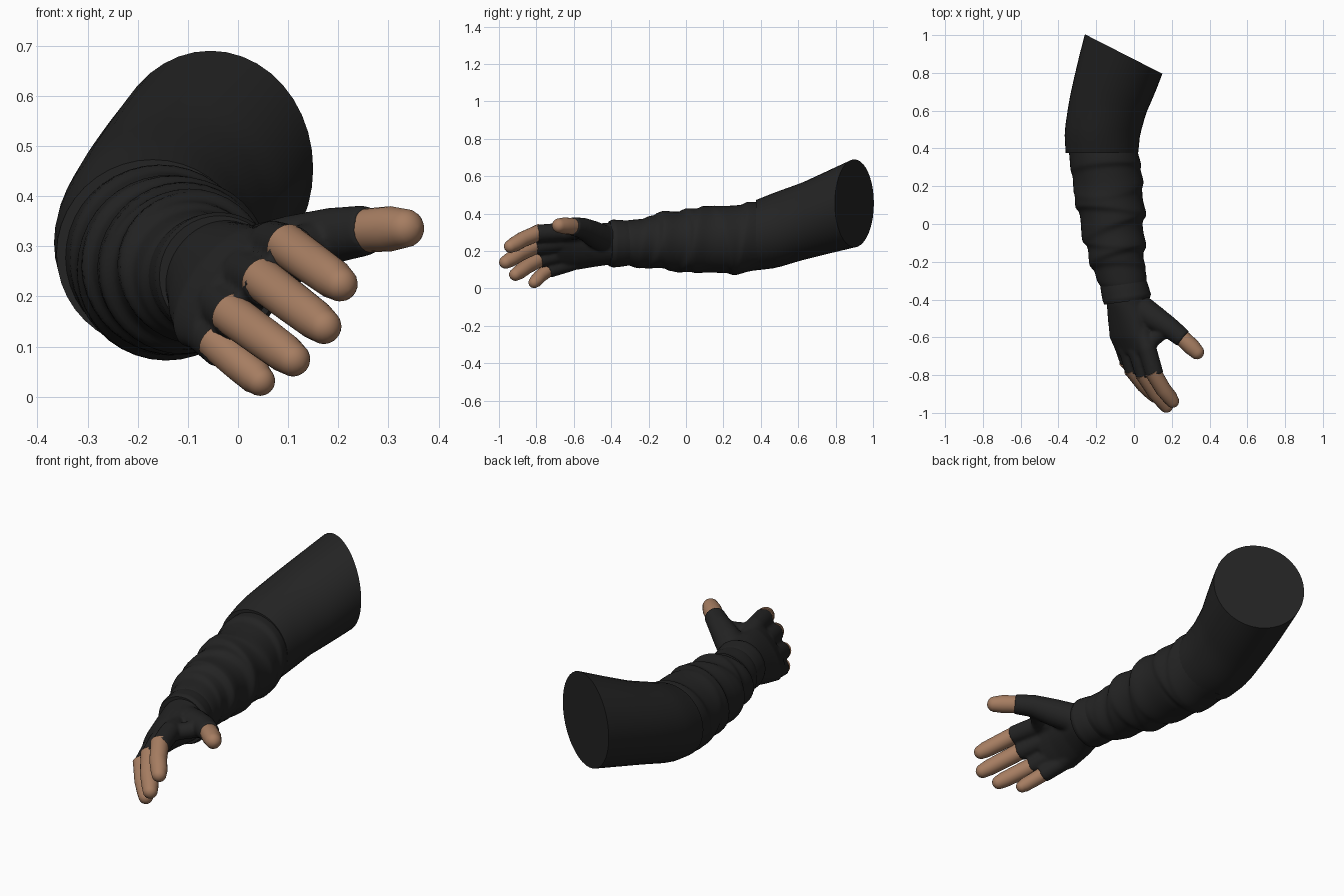
import bpy, bmesh, math
from mathutils import Vector

cube = bpy.data.objects.get("Cube")
if cube:
    bpy.data.objects.remove(cube, do_unlink=True)


def material(name, color):
    mat = bpy.data.materials.new(name)
    mat.use_nodes = True
    mat.diffuse_color = (*color, 1)
    node = next(n for n in mat.node_tree.nodes if n.type == "BSDF_PRINCIPLED")
    node.inputs["Base Color"].default_value = (*color, 1)
    node.inputs["Roughness"].default_value = 0.8
    return mat


FABRIC = material("black fabric", (0.017, 0.017, 0.017))
SKIN = material("tan skin", (0.38, 0.205, 0.12))


def loft(bm, rings):
    """Skin a closed tube through rings of points, capped at both ends."""
    loops = [[bm.verts.new(p) for p in ring] for ring in rings]
    n = len(loops[0])
    for a, b in zip(loops, loops[1:]):
        for i in range(n):
            j = (i + 1) % n
            bm.faces.new((a[i], a[j], b[j], b[i]))
    bm.faces.new(loops[0][::-1])
    bm.faces.new(loops[-1])


def ellipse(center, u, v, sides=32):
    angles = [math.tau * i / sides for i in range(sides)]
    return [Vector(center) + u * math.cos(t) + v * math.sin(t) for t in angles]


def tube(bm, points, radii, round_tip=False, sides=20):
    """Round limb along a path, optionally ending in a dome at the last point."""
    pts, radii = [Vector(p) for p in points], list(radii)
    if round_tip:
        d, r = (pts[-1] - pts[-2]).normalized(), radii[-1]
        base = pts.pop() - d * r
        radii.pop()
        for k in range(6):
            a = math.radians(17 * k)
            pts.append(base + d * r * math.sin(a))
            radii.append(r * math.cos(a))
    rings = []
    for i, (p, r) in enumerate(zip(pts, radii)):
        d = pts[min(i + 1, len(pts) - 1)] - pts[max(i - 1, 0)]
        m = d.to_track_quat('Z', 'Y').to_matrix()
        rings.append(ellipse(p, m.col[0] * r, m.col[1] * r, sides))
    loft(bm, rings)


def finish(name, bm, mat, angle=40, fuse=False):
    bmesh.ops.recalc_face_normals(bm, faces=bm.faces)
    mesh = bpy.data.meshes.new(name)
    bm.to_mesh(mesh)
    bm.free()
    mesh.materials.append(mat)
    obj = bpy.data.objects.new(name, mesh)
    bpy.context.collection.objects.link(obj)
    bpy.ops.object.select_all(action='DESELECT')
    obj.select_set(True)
    bpy.context.view_layer.objects.active = obj
    if fuse:
        remesh = obj.modifiers.new("fuse", 'REMESH')
        remesh.mode, remesh.voxel_size = 'VOXEL', 0.008
        soften = obj.modifiers.new("soften", 'SMOOTH')
        soften.factor, soften.iterations = 0.5, 5
        for mod in ("fuse", "soften"):
            bpy.ops.object.modifier_apply(modifier=mod)
    bpy.ops.object.shade_smooth_by_angle(angle=math.radians(angle))
    return obj


def sample(keys, y):
    """Linear blend of section keys (y, x, z, half width, half height, yaw)."""
    for a, b in zip(keys, keys[1:]):
        if y <= b[0]:
            f = (y - a[0]) / (b[0] - a[0])
            return [p + (q - p) * f for p, q in zip(a, b)]
    return list(keys[-1])


def sleeve(name, keys, steps, folds=()):
    bm = bmesh.new()
    rings = []
    for s in range(steps + 1):
        y = keys[0][0] + (keys[-1][0] - keys[0][0]) * s / steps
        y, x, z, hx, hz, yaw = sample(keys, y)
        yaw = math.radians(yaw)
        side, up = Vector((math.cos(yaw), math.sin(yaw), 0)), Vector((0, 0, 1))
        ring = []
        for i in range(40):
            t = math.tau * i / 40
            bulge = 0
            for pos, slant, phase, amp in folds:
                c = math.cos(t - phase)
                d = y - pos - slant * c
                width = 0.02 if d < 0 else 0.065
                bulge += amp * (0.65 + 0.35 * c) * math.exp(-(d / width) ** 2)
            ring.append(Vector((x, y, z)) + side * (hx + bulge) * math.cos(t)
                        + up * (hz + bulge) * math.sin(t))
        rings.append(ring)
    loft(bm, rings)
    return finish(name, bm, FABRIC)


# Upper arm, cut square at the shoulder end
sleeve("upper_sleeve", [
    (0.375, -0.17, 0.285, 0.192, 0.188, 0),
    (0.48, -0.168, 0.312, 0.2, 0.203, -2),
    (0.62, -0.14, 0.358, 0.206, 0.207, -10),
    (0.9, -0.055, 0.455, 0.23, 0.235, -27)], 12)

# Forearm with slanting gathered folds: position, slant, phase, height
sleeve("forearm_sleeve", [
    (-0.36, -0.045, 0.24, 0.117, 0.115, 8),
    (-0.2, -0.085, 0.247, 0.132, 0.128, 8),
    (0.0, -0.115, 0.255, 0.161, 0.16, 6),
    (0.2, -0.135, 0.26, 0.178, 0.178, 3),
    (0.42, -0.17, 0.28, 0.18, 0.178, 0)], 90, [
    (0.3, 0.03, 1.2, 0.013), (0.2, 0.05, 5.0, 0.013),
    (0.07, 0.04, 2.6, 0.016), (-0.02, 0.05, 0.4, 0.015),
    (-0.1, 0.03, 3.6, 0.014), (-0.17, 0.04, 0.9, 0.017),
    (-0.22, 0.03, 2.2, 0.012), (-0.29, 0.02, 4.4, 0.01)])

# Wrist cuff
sleeve("wrist_cuff", [
    (-0.41, -0.037, 0.24, 0.121, 0.121, 8),
    (-0.39, -0.038, 0.24, 0.129, 0.128, 8),
    (-0.34, -0.05, 0.241, 0.126, 0.124, 8),
    (-0.3, -0.06, 0.242, 0.121, 0.118, 8)], 11)

# Finger tables: hand root, knuckle, glove edge, fingertip, radius
fingers = {
    "index": ((0.02, -0.5, 0.285), (0.07, -0.66, 0.303),
              (0.11, -0.8, 0.293), (0.222, -0.965, 0.212), 0.043),
    "middle": ((-0.01, -0.5, 0.25), (0.015, -0.67, 0.245),
               (0.06, -0.81, 0.225), (0.19, -0.99, 0.126), 0.043),
    "ring": ((-0.04, -0.5, 0.21), (-0.035, -0.66, 0.185),
             (0.0, -0.785, 0.155), (0.13, -0.935, 0.06), 0.042),
    "pinky": ((-0.06, -0.5, 0.17), (-0.068, -0.63, 0.13),
              (-0.03, -0.74, 0.096), (0.062, -0.83, 0.016), 0.037),
}

# Fingerless glove: palm, finger stubs, thumb and web fused together
across, through = Vector((0.59, 0, 0.81)), Vector((0.81, 0, -0.59))
glove = bmesh.new()
palm = [((-0.037, -0.37, 0.24), 0.118, 0.11),
        ((-0.036, -0.43, 0.237), 0.118, 0.102),
        ((-0.036, -0.5, 0.23), 0.13, 0.085),
        ((-0.03, -0.6, 0.217), 0.14, 0.067),
        ((-0.005, -0.69, 0.207), 0.13, 0.045)]
loft(glove, [ellipse(c, across * a, through * b) for c, a, b in palm])
for root, knuckle, edge, tip, r in fingers.values():
    tube(glove, (root, knuckle, edge), (r, r + 0.006, r + 0.005))
tube(glove, ((0.01, -0.43, 0.26), (0.11, -0.5, 0.295),
             (0.19, -0.55, 0.322), (0.262, -0.608, 0.333)),
     (0.075, 0.068, 0.056, 0.05))
tube(glove, ((0.17, -0.55, 0.31), (0.115, -0.6, 0.3), (0.06, -0.65, 0.29)),
     (0.045, 0.04, 0.04))
finish("fingerless_glove", glove, FABRIC, 60, fuse=True)

# Bare fingers, slightly bent away from the palm at the middle joint
for name, (root, knuckle, edge, tip, r) in fingers.items():
    e, t = Vector(edge), Vector(tip)
    back = e + (e - t).normalized() * 0.03
    joint = e.lerp(t, 0.45) - through * 0.008
    bm = bmesh.new()
    tube(bm, (back, e, joint, e.lerp(t, 0.72), t),
         (r, r, r * 0.97, r * 0.93, r * 0.82), round_tip=True)
    finish(name + "_finger", bm, SKIN, 60)

# Bare thumb
bm = bmesh.new()
tube(bm, ((0.225, -0.575, 0.33), (0.262, -0.61, 0.332),
          (0.305, -0.65, 0.335), (0.36, -0.705, 0.337)),
     (0.042, 0.044, 0.045, 0.039), round_tip=True)
finish("thumb", bm, SKIN, 60)
